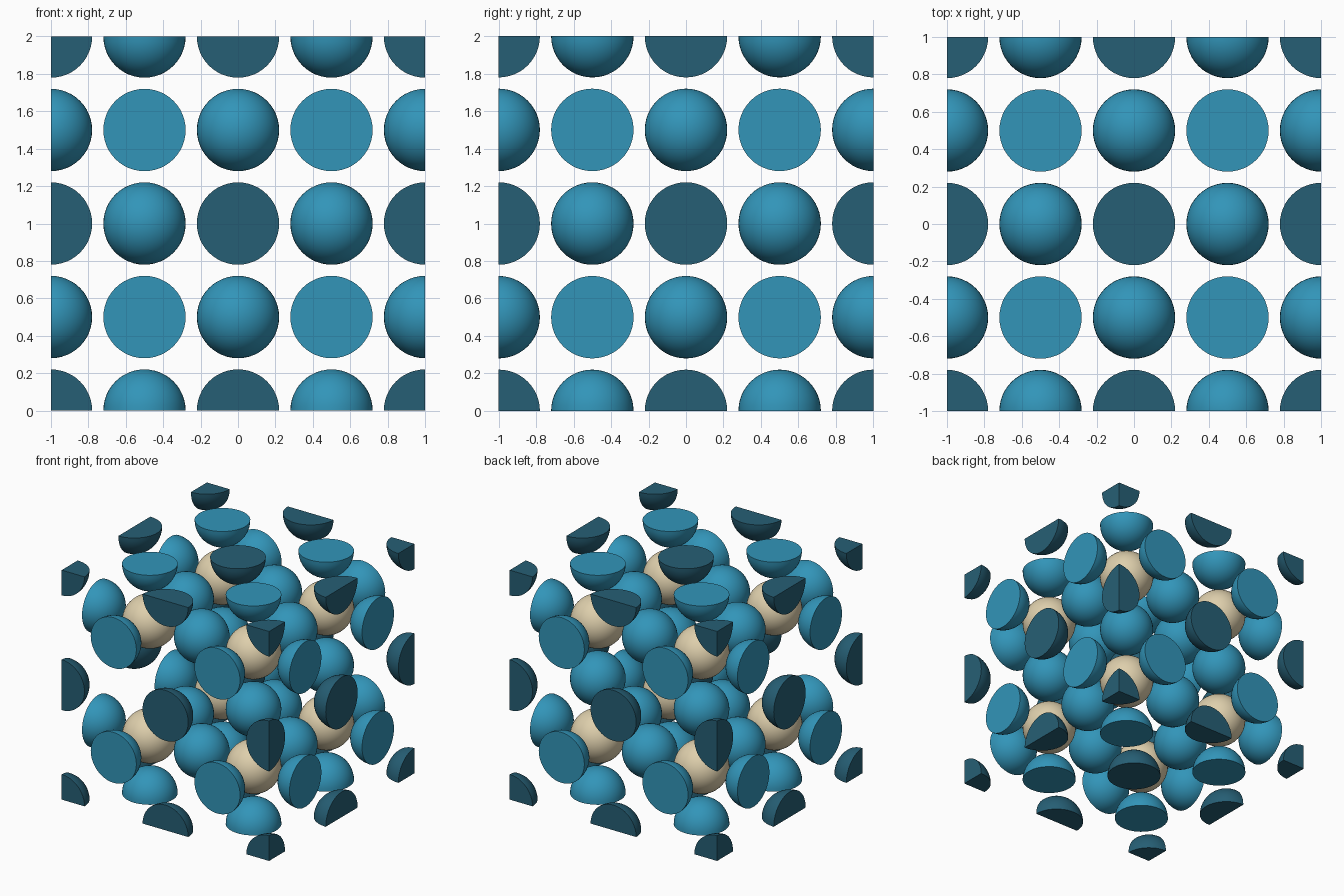
import bpy, bmesh
from itertools import product
from mathutils import Vector

if "Cube" in bpy.data.objects:
    bpy.data.objects.remove(bpy.data.objects["Cube"])

R = 0.22                                   # atom radius
LOW, HIGH = Vector((-1, -1, 0)), Vector((1, 1, 2))   # block of 2 x 2 x 2 unit cells


def material(name, rgb):
    lin = [(c / 255 / 12.92) if c < 10 else ((c / 255 + 0.055) / 1.055) ** 2.4 for c in rgb]
    m = bpy.data.materials.new(name)
    m.diffuse_color = (*lin, 1)
    m.use_nodes = True
    m.node_tree.nodes["Principled BSDF"].inputs["Base Color"].default_value = m.diffuse_color
    return m


DARK = material("dark teal", (38, 95, 117))
BLUE = material("bright blue", (50, 149, 185))
TAN = material("sand", (222, 207, 172))


def atom(name, centre, mat):
    """Smooth sphere, cut flat and capped where it leaves the block."""
    bm = bmesh.new()
    bmesh.ops.create_uvsphere(bm, u_segments=48, v_segments=24, radius=R)
    for f in bm.faces:
        f.smooth = True
    bmesh.ops.translate(bm, verts=bm.verts, vec=centre)
    for axis in range(3):
        for limit, sign in ((LOW, -1), (HIGH, 1)):
            if sign * (centre[axis] - limit[axis]) + R < 1e-4:
                continue
            normal = Vector((0, 0, 0))
            normal[axis] = sign
            bmesh.ops.bisect_plane(bm, geom=bm.verts[:] + bm.edges[:] + bm.faces[:],
                                   dist=1e-5, plane_co=limit, plane_no=normal,
                                   clear_outer=True)
            rim = [e for e in bm.edges if e.is_boundary]
            for f in bmesh.ops.holes_fill(bm, edges=rim, sides=0)["faces"]:
                f.smooth = False
    bmesh.ops.recalc_face_normals(bm, faces=bm.faces)
    # crisp edge around each cap
    for e in bm.edges:
        if any(not f.smooth for f in e.link_faces):
            e.smooth = False
    bmesh.ops.translate(bm, verts=bm.verts, vec=-centre)
    me = bpy.data.meshes.new(name)
    bm.to_mesh(me)
    bm.free()
    me.materials.append(mat)
    ob = bpy.data.objects.new(name, me)
    ob.location = centre
    bpy.context.collection.objects.link(ob)


# Walk the half-unit lattice: the count of half coordinates decides the atom type
VACANCY = (-0.5, -0.5, 1.0)                # one missing face atom
for i, j, k in product(range(5), repeat=3):
    p = Vector((i / 2 - 1, j / 2 - 1, k / 2))
    halves = i % 2 + j % 2 + k % 2
    if halves == 0:
        atom("corner_atom", p, DARK)
    elif halves == 2 and tuple(p) != VACANCY:
        atom("face_atom", p, BLUE)
    elif halves == 3:
        atom("centre_atom", p, TAN)
